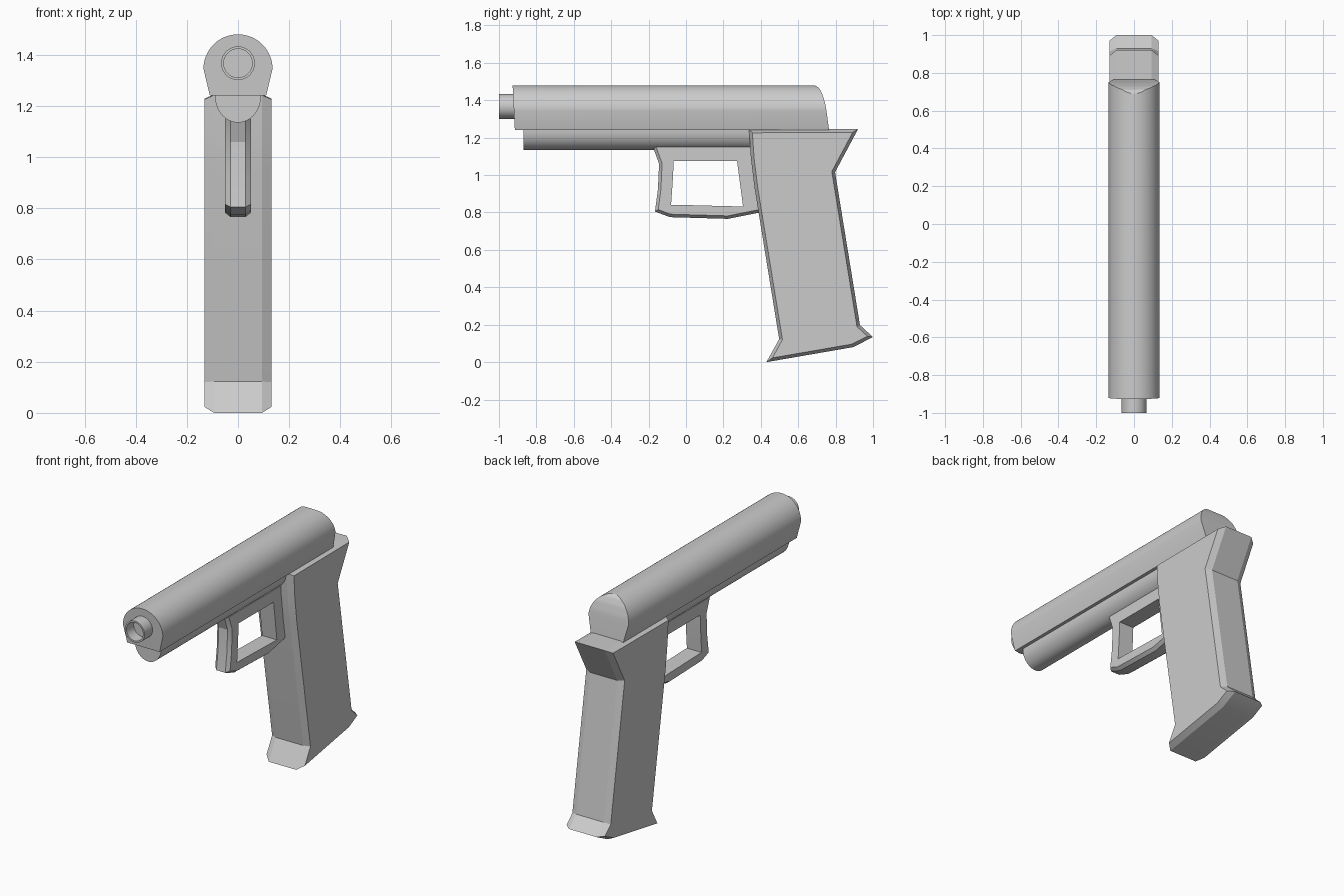
import bpy, math
from mathutils import Vector

if "Cube" in bpy.data.objects:
    bpy.data.objects.remove(bpy.data.objects["Cube"])


def make(name, verts, faces, angle=30):
    me = bpy.data.meshes.new(name)
    me.from_pydata(verts, [], faces)
    ob = bpy.data.objects.new(name, me)
    bpy.context.collection.objects.link(ob)
    bpy.ops.object.select_all(action='DESELECT')
    ob.select_set(True)
    bpy.context.view_layer.objects.active = ob
    bpy.ops.object.mode_set(mode='EDIT')
    bpy.ops.mesh.select_all(action='SELECT')
    bpy.ops.mesh.normals_make_consistent(inside=False)
    bpy.ops.object.mode_set(mode='OBJECT')
    bpy.ops.object.shade_smooth_by_angle(angle=math.radians(angle))
    return ob


def skin(rings, closed=False):
    """Quads between successive rings of equal length."""
    n, m = len(rings[0]), len(rings)
    verts = [p for r in rings for p in r]
    faces = []
    for r in range(m if closed else m - 1):
        a, b = r * n, (r + 1) % m * n
        faces += [(a + i, a + (i + 1) % n, b + (i + 1) % n, b + i) for i in range(n)]
    return verts, faces


def inset(pts, d):
    """Mitred inward offset of a (y, z) outline."""
    p = [Vector(q) for q in pts]
    n = len(p)
    sign = 1 if sum(p[i - 1].cross(p[i]) for i in range(n)) > 0 else -1
    out = []
    for i in range(n):
        e1 = (p[i] - p[i - 1]).normalized()
        e2 = (p[(i + 1) % n] - p[i]).normalized()
        n1, n2 = (Vector((-e.y, e.x)) * sign for e in (e1, e2))
        out.append(p[i] + (n1 + n2) * d / (1 + n1.dot(n2)))
    return out


def lerp(table, z):
    for (y0, z0), (y1, z1) in zip(table, table[1:]):
        if z >= z1 - 1e-6:
            return y0 + (y1 - y0) * (z0 - z) / (z0 - z1)
    return table[-1][0]


def bar(name, section, front, back):
    """Symmetric (x, z) section run along y; ends follow tables of (y, z)."""
    n = len(section)
    rings = [[(x, lerp(t, z), z) for x, z in section] for t in (front, back)]
    verts, faces = skin(rings)
    for o in (0, n):
        for i in range(n // 2):
            a, b, c, d = i, i + 1, n - 2 - i, n - 1 - i
            faces.append((o + a, o + b, o + d) if b == c else (o + a, o + b, o + c, o + d))
    return make(name, verts, faces)


# Slide: round top, tapered lower sides, curved rear
arc = [(0.135 * math.cos(math.pi * i / 32), 1.345 + 0.135 * math.sin(math.pi * i / 32))
       for i in range(33)]
bar("slide", [(0.11, 1.24)] + arc + [(-0.11, 1.24)],
    [(-0.927, 1.48), (-0.915, 1.24)],
    [(0.69, 1.48), (0.712, 1.465), (0.73, 1.43), (0.745, 1.38), (0.755, 1.32), (0.765, 1.24)])

# Rounded rail under the slide
rail = [(0.09 * math.cos(math.pi * i / 24), 1.24 - 0.105 * math.sin(math.pi * i / 24))
        for i in range(25)]
bar("under_rail", rail, [(-0.87, 1.25), (-0.87, 1.1)], [(0.45, 1.25), (0.45, 1.1)])

# Hollow barrel end
rings = [[(r * math.cos(math.tau * i / 32), y, 1.367 + r * math.sin(math.tau * i / 32))
          for i in range(32)]
         for r, y in ((0.066, -0.9), (0.066, -1.0), (0.056, -1.0), (0.056, -0.93))]
v, f = skin(rings)
make("barrel", v, f + [tuple(range(32)), tuple(range(96, 128))])

# Grip: side outline with chamfered long edges
outline = [(0.337, 1.243), (0.347, 1.09), (0.366, 0.936), (0.498, 0.123), (0.43, 0.0),
           (0.893, 0.08), (1.0, 0.134), (0.93, 0.198), (0.797, 1.016), (0.92, 1.246)]
small = inset(outline, 0.017)
rings = [[(x, y, z) for y, z in o]
         for x, o in ((-0.13, small), (-0.093, outline), (0.093, outline), (0.13, small))]
v, f = skin(rings)
n = len(outline)
make("grip", v, f + [tuple(range(n)), tuple(range(3 * n, 4 * n))], 20)

# Trigger guard: closed loop with chamfered outer edges
outer = [(-0.182, 1.165), (-0.144, 1.06), (-0.15, 0.925), (-0.166, 0.805),
         (-0.086, 0.775), (0.225, 0.766), (0.42, 0.805), (0.42, 1.165)]
inner = [(-0.066, 1.075), (-0.069, 1.0), (-0.074, 0.925), (-0.08, 0.841),
         (-0.05, 0.841), (0.22, 0.834), (0.305, 0.832), (0.273, 1.075)]
rings = []
for o, s, i in zip(outer, inset(outer, 0.016), inner):
    rings.append([(-0.03, *o), (0.03, *o), (0.05, *s), (0.05, *i), (-0.05, *i), (-0.05, *s)])
make("trigger_guard", *skin(rings, closed=True), 20)
